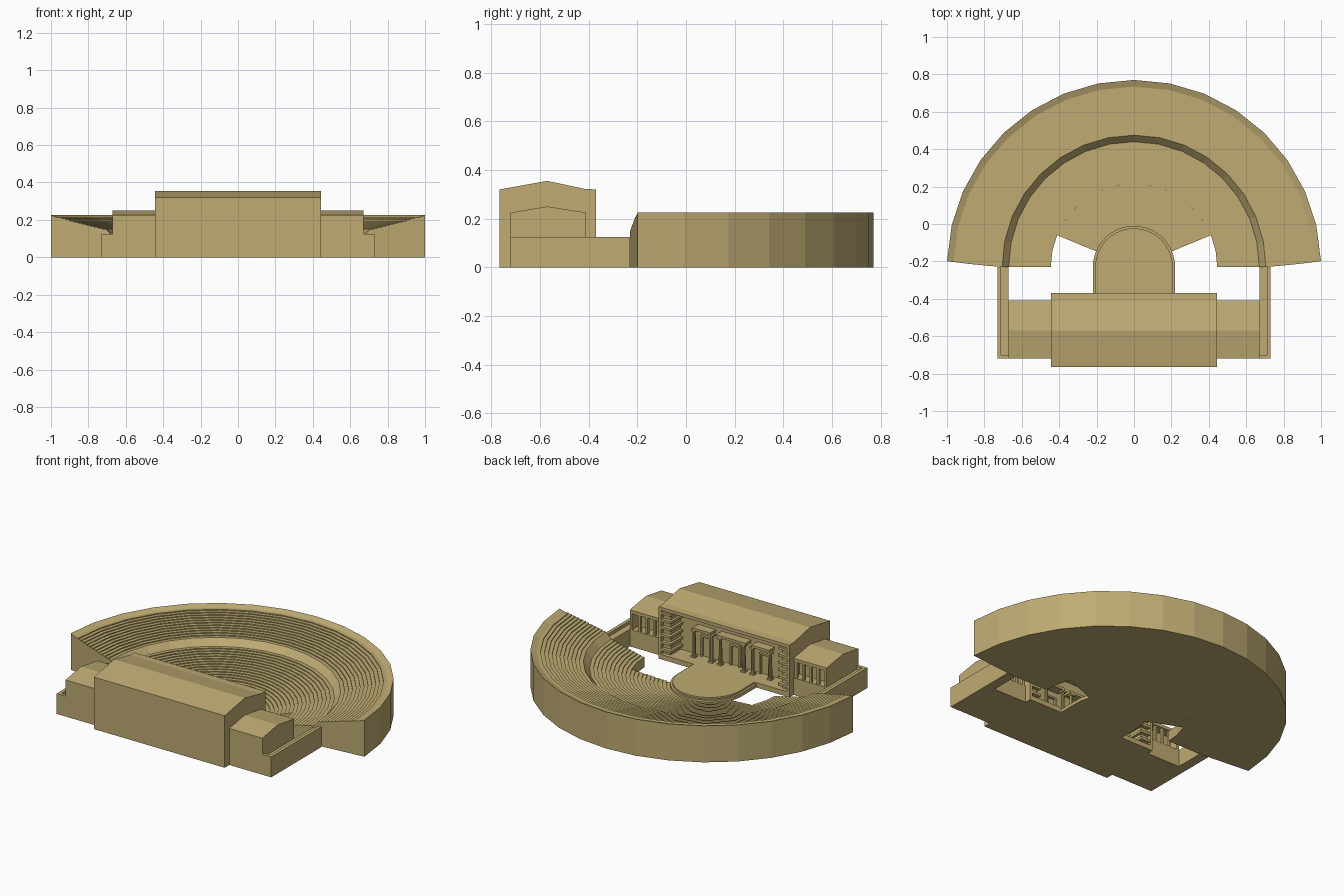
import bpy
import bmesh
import math

if "Cube" in bpy.data.objects:
    bpy.data.objects.remove(bpy.data.objects["Cube"])

stone = bpy.data.materials.new("sandstone")
stone.use_nodes = True
COLOUR = (0.52, 0.41, 0.17, 1)
stone.diffuse_color = COLOUR
stone.node_tree.nodes["Principled BSDF"].inputs["Base Color"].default_value = COLOUR

CENTRE_Y = -0.23


def finish(name, bm):
    bmesh.ops.recalc_face_normals(bm, faces=bm.faces)
    mesh = bpy.data.meshes.new(name)
    bm.to_mesh(mesh)
    bm.free()
    mesh.materials.append(stone)
    obj = bpy.data.objects.new(name, mesh)
    bpy.context.collection.objects.link(obj)
    return obj


def add_box(bm, x, y, z):
    made = bmesh.ops.create_cube(bm, size=1)["verts"]
    for v in made:
        for i, (lo, hi) in enumerate((x, y, z)):
            v.co[i] = lo + (v.co[i] + 0.5) * (hi - lo)


def boxes(name, *parts):
    bm = bmesh.new()
    for part in parts:
        add_box(bm, *part)
    return finish(name, bm)


def columns(name, places, radius, z0, z1):
    bm = bmesh.new()
    for x, y in places:
        made = bmesh.ops.create_cone(bm, cap_ends=True, segments=10, radius1=radius,
                                     radius2=radius * 0.85, depth=z1 - z0)["verts"]
        bmesh.ops.translate(bm, verts=made, vec=(x, y, (z0 + z1) / 2))
        w = radius * 1.3
        for low in (z0, z1 - 0.01):
            add_box(bm, (x - w, x + w), (y - w, y + w), (low, low + 0.01))
    return finish(name, bm)


def prism(name, x0, x1, profile):
    # Profile of (y, z) points extruded along x
    bm = bmesh.new()
    face = bm.faces.new([bm.verts.new((x0, y, z)) for y, z in profile])
    made = bmesh.ops.extrude_face_region(bm, geom=[face])["geom"]
    bmesh.ops.translate(bm, vec=(x1 - x0, 0, 0),
                        verts=[g for g in made if isinstance(g, bmesh.types.BMVert)])
    return finish(name, bm)


def sweep(name, profile, start, segments):
    # Profile of (r, z) points swept round the centre; start gives the end angle at r
    bm = bmesh.new()
    rings = []
    for i in range(segments + 1):
        ring = []
        for r, z in profile:
            a0 = start(r)
            a = a0 + (math.pi - 2 * a0) * i / segments
            ring.append(bm.verts.new((r * math.cos(a), CENTRE_Y + r * math.sin(a), z)))
        rings.append(ring)
    n = len(profile)
    for a, b in zip(rings, rings[1:]):
        for j in range(n):
            k = (j + 1) % n
            bm.faces.new((a[j], a[k], b[k], b[j]))
    bm.faces.new(rings[0])
    bm.faces.new(rings[-1])
    return finish(name, bm)


def steps(r0, r1, z0, z1, rows):
    # Staircase from an inner low edge to an outer high edge
    pts = []
    for i in range(rows):
        z = z0 + (z1 - z0) * (i + 1) / rows
        pts += [(r0 + (r1 - r0) * i / rows, z), (r0 + (r1 - r0) * (i + 1) / rows, z)]
    return pts


def solid(pts):
    return [(pts[0][0], 0)] + pts + [(pts[-1][0], 0)]


# Seating: inner wedge, middle bank, then sloped wall and upper bank
sweep("inner_seating", solid(steps(0.22, 0.445, 0.0, 0.058, 10)),
      lambda r: math.radians(22.5), 16)
sweep("middle_seating", solid(steps(0.445, 0.67, 0.058, 0.112, 10)), lambda r: 0, 16)
upper = [(0.67, 0.112), (0.7, 0.145)] + steps(0.705, 0.965, 0.145, 0.212, 12) + [(1.0, 0.225)]
sweep("upper_seating", solid(upper),
      lambda r: math.radians(1.8) * max(0, (r - 0.7) / 0.3), 16)


# Orchestra floor: half disc joined to a straight apron running into the stage
def orchestra(name, radius, z):
    bm = bmesh.new()
    arc = [math.pi * i / 20 for i in range(21)]
    rim = [(radius * math.cos(a), CENTRE_Y + radius * math.sin(a)) for a in arc]
    rim += [(-radius, -0.49), (radius, -0.49)]
    face = bm.faces.new([bm.verts.new((x, y, 0)) for x, y in rim])
    made = bmesh.ops.extrude_face_region(bm, geom=[face])["geom"]
    bmesh.ops.translate(bm, vec=(0, 0, z),
                        verts=[g for g in made if isinstance(g, bmesh.types.BMVert)])
    return finish(name, bm)


orchestra("orchestra_step", 0.22, 0.02)
orchestra("orchestra_floor", 0.207, 0.03)

# Stage building
boxes("stage_floor", ((-0.43, 0.43), (-0.5, -0.37), (0, 0.03)))
boxes("stage_body", ((-0.445, 0.445), (-0.765, -0.49), (0, 0.31)))
prism("stage_roof", -0.445, 0.445,
      [(-0.765, 0.3), (-0.765, 0.32), (-0.57, 0.355), (-0.415, 0.322), (-0.37, 0.32), (-0.37, 0.3)])
columns("stage_columns", [(s * x, -0.45) for s in (-1, 1) for x in (0.08, 0.14, 0.26)],
        0.011, 0.03, 0.2)
boxes("stage_entablature", *[((x - 0.06, x + 0.06), (-0.49, -0.435), (0.2, 0.215))
                             for x in (-0.2, 0.2)],
      ((-0.1, 0.1), (-0.49, -0.435), (0.2, 0.215)))

# Door surrounds on the stage wall
for label, x in (("left", 0.2), ("centre", 0), ("right", -0.2)):
    w = 0.035
    boxes(label + "_door_frame",
          ((x - w, x - w + 0.01), (-0.49, -0.475), (0.03, 0.15)),
          ((x + w - 0.01, x + w), (-0.49, -0.475), (0.03, 0.15)),
          ((x - w, x + w), (-0.49, -0.475), (0.15, 0.16)))


def span(side, a, b):
    return tuple(sorted((side * a, side * b)))


for label, s in (("left", 1), ("right", -1)):
    # Side piers with stacked ledges
    ledges = []
    for i in range(6):
        z = 0.05 + i * 0.045
        ledges.append((span(s, 0.365, 0.435), (-0.49, -0.373), (z, z + 0.015)))
    boxes(label + "_pier_wall", (span(s, 0.43, 0.445), (-0.49, -0.37), (0, 0.31)))
    boxes(label + "_pier_core", (span(s, 0.38, 0.435), (-0.49, -0.395), (0, 0.31)))
    boxes(label + "_pier_ledges", *ledges)

    # Wing with a colonnade on its inner side
    boxes(label + "_wing_base", (span(s, 0.44, 0.67), (-0.72, -0.41), (0, 0.105)))
    boxes(label + "_wing_body", (span(s, 0.44, 0.67), (-0.72, -0.47), (0.1, 0.215)))
    boxes(label + "_wing_end_wall", (span(s, 0.655, 0.67), (-0.48, -0.41), (0.1, 0.215)))
    prism(label + "_wing_roof", s * 0.44, s * 0.67,
          [(-0.72, 0.205), (-0.72, 0.225), (-0.57, 0.25), (-0.41, 0.225), (-0.41, 0.205)])
    boxes(label + "_wing_posts", *[(span(s, x, x + 0.015), (-0.43, -0.413), (0.1, 0.21))
                                   for x in (0.45, 0.5, 0.55, 0.6)])

    # Walkway linking the wing to the seating, with a parapet
    boxes(label + "_walkway", (span(s, 0.67, 0.73), (-0.72, -0.23), (0, 0.105)))
    boxes(label + "_parapet",
          (span(s, 0.71, 0.73), (-0.72, -0.23), (0.1, 0.125)),
          (span(s, 0.67, 0.71), (-0.72, -0.7), (0.1, 0.125)))
